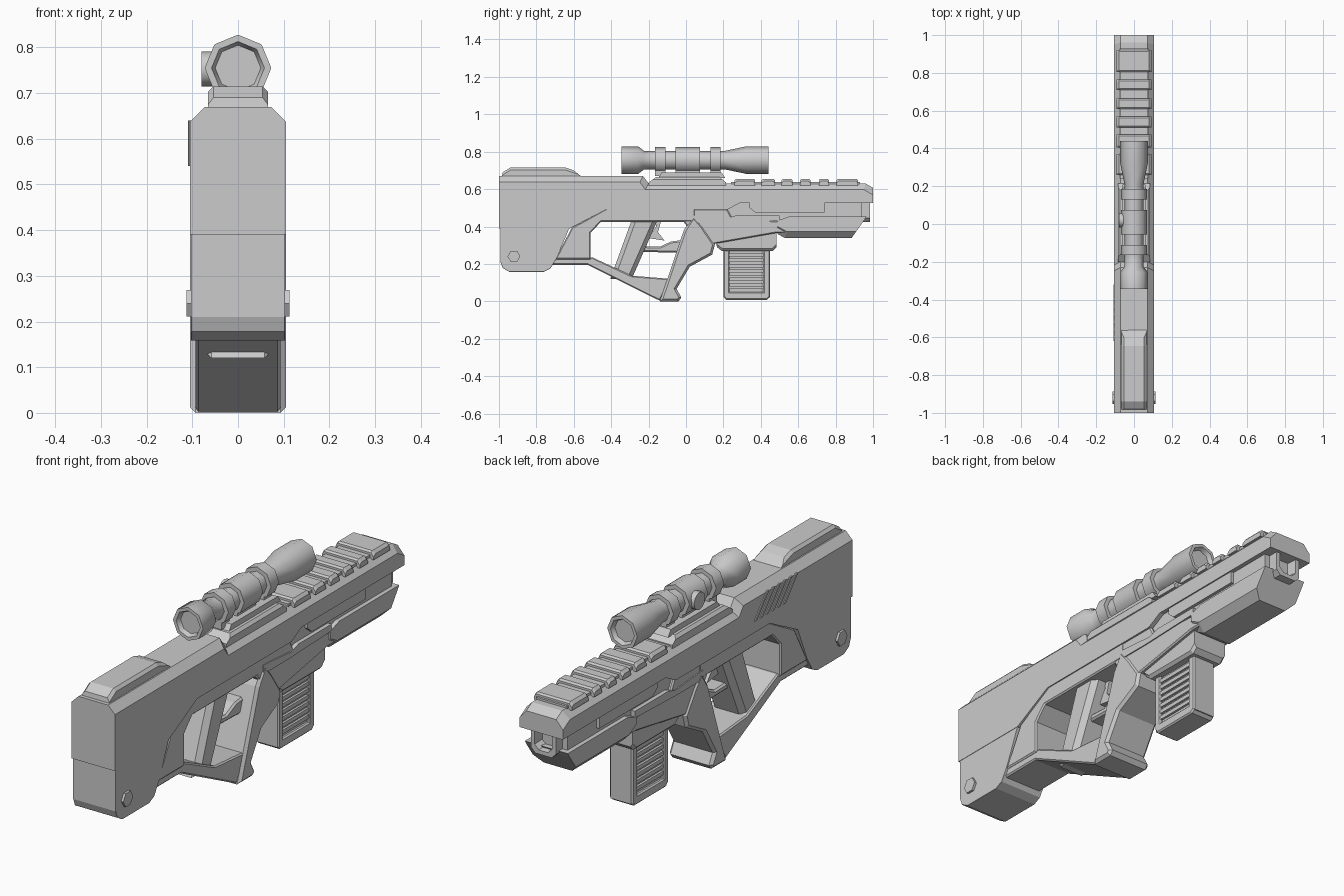
import bpy, bmesh, math
from mathutils import Matrix

if "Cube" in bpy.data.objects:
    bpy.data.objects.remove(bpy.data.objects["Cube"])


def finish(name, bm):
    bmesh.ops.recalc_face_normals(bm, faces=bm.faces)
    me = bpy.data.meshes.new(name)
    bm.to_mesh(me)
    bm.free()
    ob = bpy.data.objects.new(name, me)
    bpy.context.collection.objects.link(ob)
    return ob


def prism(name, pts, x0, x1, bevel=0, zlo=-9, zhi=9):
    """Extrude a (y, z) outline from x0 to x1, chamfering the side rims between zlo and zhi."""
    bm = bmesh.new()
    a = [bm.verts.new((x0, y, z)) for y, z in pts]
    b = [bm.verts.new((x1, y, z)) for y, z in pts]
    bm.faces.new(a)
    bm.faces.new(b[::-1])
    rims = []
    for i in range(len(pts)):
        j = (i + 1) % len(pts)
        bm.faces.new((a[i], b[i], b[j], a[j]))
        if all(zlo < pts[k][1] < zhi for k in (i, j)):
            rims += [bm.edges.get((r[i], r[j])) for r in (a, b)]
    bmesh.ops.recalc_face_normals(bm, faces=bm.faces)
    if bevel:
        bmesh.ops.bevel(bm, geom=rims, offset=bevel, segments=1, affect='EDGES', clamp_overlap=True)
    return finish(name, bm)


def sym(name, pts, half, bevel=0, zlo=-9, zhi=9):
    return prism(name, pts, -half, half, bevel, zlo, zhi)


def rect(y0, y1, z0, z1, c=0.0):
    """Rectangle outline with optional cut corners."""
    if not c:
        return [(y0, z0), (y1, z0), (y1, z1), (y0, z1)]
    return [(y0 + c, z0), (y1 - c, z0), (y1, z0 + c), (y1, z1 - c),
            (y1 - c, z1), (y0 + c, z1), (y0, z1 - c), (y0, z0 + c)]


def lathe(name, prof, z, sides=8):
    """Revolve (y, r) around an axis along y at height z."""
    bm = bmesh.new()
    rings = []
    for y, r in prof:
        rings.append([bm.verts.new((r * math.sin(2 * math.pi * i / sides), y,
                                    z + r * math.cos(2 * math.pi * i / sides))) for i in range(sides)])
    for p, q in zip(rings, rings[1:]):
        for i in range(sides):
            j = (i + 1) % sides
            bm.faces.new((p[i], p[j], q[j], q[i]))
    bm.faces.new(rings[0])
    bm.faces.new(rings[-1])
    return finish(name, bm)


def peg(name, x0, x1, y, z, r, sides):
    """Cylinder along x."""
    bm = bmesh.new()
    m = Matrix.Translation(((x0 + x1) / 2, y, z)) @ Matrix.Rotation(math.pi / 2, 4, 'Y')
    bmesh.ops.create_cone(bm, cap_ends=True, segments=sides, radius1=r, radius2=r,
                          depth=abs(x1 - x0), matrix=m)
    return finish(name, bm)


def smooth(ob, deg):
    bpy.ops.object.select_all(action='DESELECT')
    ob.select_set(True)
    bpy.context.view_layer.objects.active = ob
    bpy.ops.object.shade_smooth_by_angle(angle=math.radians(deg))


# Upper shell with chamfered top, and the lower stock
sym("upper_body", [(-1, .67), (-.23, .67), (-.2, .63), (.96, .63), (1, .607), (1, .527), (.29, .527),
                   (.22, .49), (-.43, .49), (-.62, .39), (-1, .39)], .105, .033, .6)
sym("lower_stock", [(-.992, .4), (-.992, .21), (-.98, .178), (-.945, .158), (-.76, .158), (-.725, .175),
                    (-.71, .2), (-.69, .235), (-.62, .4)], .103, .012, 0, .22)
sym("cheek_riser", [(-.985, .66), (-.98, .69), (-.94, .715), (-.645, .715), (-.6, .7), (-.55, .66)],
    .066, .012, .68)

# Open frame: top bar, lower strut, grip, trigger
sym("frame_top_bar", [(-.7, .225), (-.51, .225), (-.51, .366), (-.455, .425), (.05, .425), (.05, .5),
                      (-.42, .5), (-.61, .395)], .1, .006)
sym("frame_strut", [(-.72, .195), (-.525, .195), (-.14, .003), (-.08, .12), (-.29, .137), (-.5, .235),
                    (-.7, .235)], .093, .006)
sym("grip", [(-.285, .45), (-.145, .45), (-.29, .12), (-.405, .12)], .08, .022)
sym("trigger", [(-.165, .44), (-.16, .4), (-.2, .338), (-.115, .325), (-.15, .37), (-.13, .44)], .02)
sym("trigger_guard", [(-.25, .265), (-.22, .295), (-.14, .292), (-.08, .32), (.0, .33), (-.01, .29),
                      (-.05, .26)], .045, .008)

# Front support and receiver
sym("front_support", [(.04, .46), (-.012, .38), (-.14, 0), (-.04, 0), (-.025, .02), (-.05, .067),
                      (.02, .185), (.14, .25), (.155, .305), (.09, .4)], .105, .012)
sym("lower_receiver", [(.0, .495), (-.01, .42), (.1, .29), (.155, .308), (.48, .365), (.54, .365),
                       (.54, .44), (.49, .43), (.25, .44), (.22, .495)], .098, .006)
sym("barrel_core", rect(.15, .94, .42, .58), .085)
for s in (-1, 1):
    prism("side_rail", [(.34, .5), (.37, .475), (.74, .475), (.74, .535), (.34, .535)], s * .07, s * .099)
    prism("side_plate", [(.03, .46), (.22, .445), (.27, .46), (.5, .46), (.5, .43), (.2, .42), (.03, .42)],
          s * .08, s * .103)
sym("handguard", [(.49, .36), (.53, .338), (.885, .338), (.95, .43), (.965, .453), (.55, .453), (.49, .432)],
    .104, .035, 0, .37)

# Muzzle: square collar with a recessed bore
bm = bmesh.new()
loops = []
for y, w, h in ((.9, .06, .075), (.985, .06, .075), (.985, .042, .057), (.93, .036, .05)):
    c = .02
    out = rect(-w, w, .5 - h, .5 + h, c)
    loops.append([bm.verts.new((px, y, pz)) for px, pz in out])
for p, q in zip(loops, loops[1:]):
    for i in range(8):
        j = (i + 1) % 8
        bm.faces.new((p[i], p[j], q[j], q[i]))
bm.faces.new(loops[0])
bm.faces.new(loops[-1])
finish("muzzle", bm)

# Magazine well and ribbed magazine
sym("magazine_well", [(.18, .278), (.165, .29), (.16, .33), (.3, .375), (.485, .375), (.485, .29), (.465, .27),
                      (.19, .27)], .082, .012, 0, .3)
sym("magazine_core", rect(.205, .44, .015, .33), .042)
for n, r in (("rear", rect(.2, .232, .02, .3)), ("front", rect(.413, .45, .02, .3)),
             ("base", [(.2, .025), (.215, .008), (.433, .008), (.45, .025), (.45, .05), (.2, .05)])):
    sym("magazine_" + n, r, .056, .006)
for i in range(7):
    sym("magazine_rib", rect(.225, .42, .066 + i * .029, .083 + i * .029), .052)

# Top rail with teeth
sym("rail_base", rect(.24, .93, .61, .639), .075)
for y0, y1 in ((.26, .37), (.405, .475), (.51, .57), (.61, .665), (.71, .765), (.805, .92)):
    sym("rail_tooth", [(y0, .62), (y1, .62), (y1, .648), (y1 - .008, .655), (y0 + .008, .655), (y0, .648)],
        .092, .012, .64)

# Scope mount and scope
sym("mount_base", [(-.2, .62), (-.2, .635), (-.16, .664), (.18, .664), (.215, .635), (.215, .62)], .085, .012, .65)
sym("mount_plate", [(-.15, .66), (-.13, .688), (.19, .688), (.21, .66)], .06)
for y0, y1 in ((-.165, -.11), (-.055, .075), (.13, .185)):
    sym("mount_foot", rect(y0, y1, .67, .73), .035)
scope = lathe("scope", [(-.325, .05), (-.345, .058), (-.345, .073), (-.255, .073), (-.225, .05), (-.165, .05),
                        (-.165, .069), (-.11, .069), (-.11, .05), (-.055, .05), (-.055, .069), (.075, .069),
                        (.075, .05), (.13, .05), (.13, .069), (.185, .069), (.185, .05), (.21, .05), (.32, .073),
                        (.44, .073), (.44, .058), (.42, .05)], .755)
smooth(scope, 46)
smooth(peg("scope_knob", -.08, -.03, .02, .753, .038, 12), 40)

# Stock bolts and slanted vent ribs on the left side
for s in (-1, 1):
    peg("stock_bolt", s * .09, s * .113, -.92, .24, .034, 6)
for i in range(6):
    y = -.32 - i * .04
    prism("vent_rib", [(y, .54), (y - .015, .54), (y - .1, .64), (y - .085, .64)], -.109, -.1)
